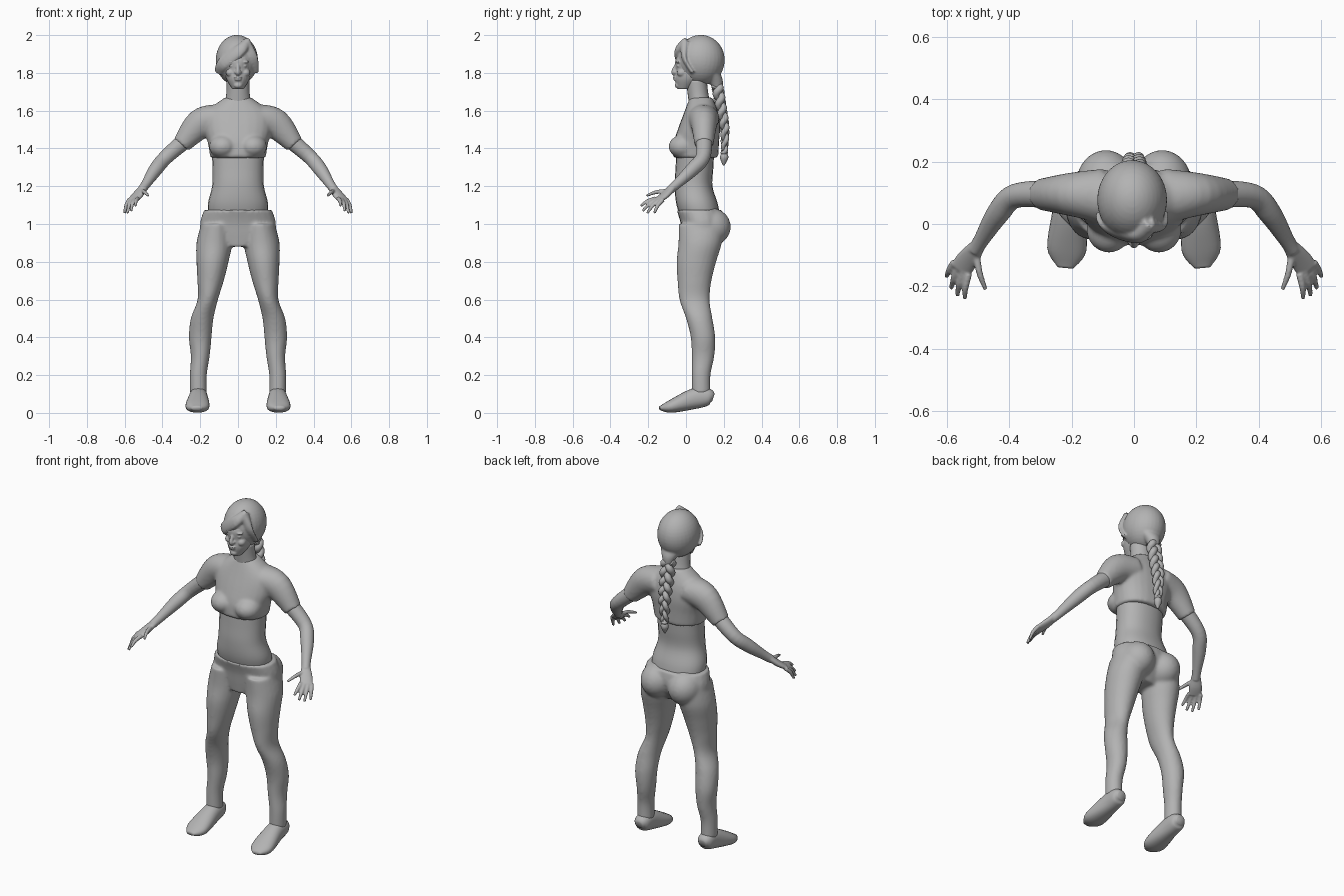
import bpy, bmesh, math
from mathutils import Vector, Matrix

cube = bpy.data.objects.get("Cube")
if cube:
    bpy.data.objects.remove(cube, do_unlink=True)

grey = bpy.data.materials.new("plain grey")
grey.use_nodes = True
grey.diffuse_color = (.45, .45, .45, 1)
grey.node_tree.nodes["Principled BSDF"].inputs["Base Color"].default_value = grey.diffuse_color


def smooth_rows(rows, steps=5):
    """Catmull-Rom interpolation through rows of numbers."""
    rows = [Vector(row) for row in rows]
    padded = [rows[0]] + rows + [rows[-1]]
    result = []
    for before, start, end, after in zip(padded, padded[1:], padded[2:], padded[3:]):
        leave, arrive = (end - before) / 2, (after - start) / 2
        for i in range(steps):
            t = i / steps
            ease = t * t * (3 - 2 * t)
            result.append(start.lerp(end, ease) + leave * (t * (1 - t) ** 2)
                          - arrive * (t * t * (1 - t)))
    return result + [rows[-1]]


def tube(bm, rows, flat=False, up=(0, 0, 1), sides=24, power=1):
    """Skin rings of x, y, z, radius and second radius; flat keeps every ring horizontal."""
    rows = smooth_rows([row if len(row) == 5 else (*row, row[-1]) for row in rows])
    rings = []
    for i, row in enumerate(rows):
        centre = Vector(row[:3])
        across, depth = Vector((1, 0, 0)), Vector((0, 1, 0))
        if not flat:
            before, after = rows[max(i - 1, 0)], rows[min(i + 1, len(rows) - 1)]
            along = Vector(after[:3]) - Vector(before[:3])
            across = along.cross(Vector(up)).normalized()
            depth = across.cross(along).normalized()
        ring = []
        for k in range(sides):
            angle = math.tau * k / sides
            c, s = math.cos(angle), math.sin(angle)
            c = math.copysign(abs(c) ** power, c)
            s = math.copysign(abs(s) ** power, s)
            ring.append(bm.verts.new(centre + across * c * row[3] + depth * s * row[4]))
        rings.append(ring)
    for low, high in zip(rings, rings[1:]):
        for k in range(sides):
            following = (k + 1) % sides
            bm.faces.new((low[k], low[following], high[following], high[k]))
    bm.faces.new(rings[0][::-1])
    bm.faces.new(rings[-1])


def column(bm, bottom, step, y, width, depth, x=None, power=1):
    """Stack evenly spaced horizontal ovals from the bottom upward."""
    x = x or [0] * len(y)
    heights = [bottom + step * i for i in range(len(y))]
    tube(bm, list(zip(x, y, heights, width, depth)), flat=True, power=power)


def blob(bm, centre, radii, tilt=0):
    matrix = Matrix.Translation(centre) @ Matrix.Rotation(tilt, 4, "X") @ Matrix.Diagonal((*radii, 1))
    bmesh.ops.create_uvsphere(bm, u_segments=32, v_segments=20, radius=1, matrix=matrix)


def both_sides(bm):
    """Copy everything made so far to the other side of the body."""
    twin = bmesh.ops.duplicate(bm, geom=bm.verts[:] + bm.edges[:] + bm.faces[:])["geom"]
    verts = [item for item in twin if isinstance(item, bmesh.types.BMVert)]
    bmesh.ops.scale(bm, vec=(-1, 1, 1), verts=verts)


def finish(name, bm, voxel=0, relax=4):
    """Make an object; a voxel size fuses its overlapping forms into one skin."""
    bmesh.ops.recalc_face_normals(bm, faces=bm.faces)
    for face in bm.faces:
        face.smooth = True
    mesh = bpy.data.meshes.new(name)
    bm.to_mesh(mesh)
    bm.free()
    mesh.materials.append(grey)
    obj = bpy.data.objects.new(name, mesh)
    bpy.context.collection.objects.link(obj)
    if voxel:
        fuse = obj.modifiers.new("Fuse", "REMESH")
        fuse.mode = "VOXEL"
        fuse.voxel_size = voxel
        fuse.use_smooth_shade = True
        soft = obj.modifiers.new("Relax", "SMOOTH")
        soft.factor, soft.iterations = .5, relax


# Midriff and neck
bm = bmesh.new()
column(bm, 1, .1, y=(.085, .06, .04, .045, .05), width=(.15, .16, .137, .135, .14),
       depth=(.1, .11, .1, .1, .1), power=.9)
finish("midriff", bm)
bm = bmesh.new()
column(bm, 1.6, .08, y=(.08, .065, .055), width=(.08, .063, .06), depth=(.06, .055, .055))
finish("neck", bm)

# Cropped shirt: bust, sleeves and chest
bm = bmesh.new()
blob(bm, (.08, -.015, 1.41), (.073, .077, .062))
tube(bm, [(.1, .09, 1.56, .088, .075), (.2, .095, 1.53, .07, .08), (.3, .095, 1.42, .05)])
both_sides(bm)
column(bm, 1.35, .08, y=(.05, .055, .07, .08, .08), width=(.147, .16, .18, .17, .07),
       depth=(.12, .12, .11, .09, .06), power=.9)
finish("shirt", bm, .009, relax=6)

# Trousers: seat, legs and hips
bm = bmesh.new()
blob(bm, (.09, .13, .985), (.095, .107, .1))
column(bm, .1, .1, x=(.21, .21, .2, .2, .19, .16, .145, .135, .125, .115),
       y=(.08, .08, .09, .09, .07, .045, .045, .055, .075, .08),
       width=(.045, .045, .05, .06, .06, .054, .07, .085, .095, .08),
       depth=(.05, .05, .06, .065, .07, .08, .09, .105, .115, .12))
both_sides(bm)
column(bm, .88, .065, y=(.06, .08, .085, .07), width=(.1, .19, .2, .18),
       depth=(.07, .1, .115, .12), power=.9)
finish("trousers", bm, .009, relax=6)

# Shoes
bm = bmesh.new()
tube(bm, [(.21, .145, .08, .025, .02), (.21, .12, .085, .044, .045), (.21, .05, .077, .05, .055),
          (.215, -.08, .034, .063, .034), (.22, -.14, .025, .025, .01)], power=.9)
both_sides(bm)
finish("shoes", bm)

# Arms and palms
bm = bmesh.new()
tube(bm, [(.26, .095, 1.46, .046), (.38, .09, 1.355, .039), (.435, .035, 1.29, .037),
          (.485, -.045, 1.215, .026), (.51, -.085, 1.18, .023)])
tube(bm, [(.5, -.07, 1.195, .024, .018), (.53, -.11, 1.155, .035, .018),
          (.556, -.146, 1.127, .036, .013)])


def finger(knuckle, tip):
    bend = knuckle.lerp(tip, .5) + Vector((.004, -.004, .006))
    tube(bm, [(*knuckle, .012), (*bend, .0105), (*tip, .007)], sides=12)


# Fingers fan from the index to the little one, longest in the middle
index_knuckle, little_knuckle = Vector((.53, -.16, 1.135)), Vector((.576, -.122, 1.128))
index_tip, little_tip = Vector((.542, -.24, 1.095)), Vector((.6, -.168, 1.057))
for i in range(4):
    reach = Vector((.005, -.016, -.015)) * math.sin(math.pi * i / 3)
    finger(index_knuckle.lerp(little_knuckle, i / 3), index_tip.lerp(little_tip, i / 3) + reach)
finger(Vector((.505, -.1, 1.175)), Vector((.475, -.21, 1.15)))
both_sides(bm)
finish("arms_and_hands", bm, .005, relax=3)

# Face: nostrils, cheeks, eyes and brows on both sides
bm = bmesh.new()
blob(bm, (.011, -.057, 1.803), (.009, .011, .008))
blob(bm, (.04, -.022, 1.8), (.024, .026, .022))
blob(bm, (.033, -.038, 1.837), (.014, .011, .008))
blob(bm, (.034, -.039, 1.858), (.024, .014, .008))
both_sides(bm)

# Lips, chin, nose and skull on the centre line
blob(bm, (0, -.059, 1.776), (.022, .011, .006))
blob(bm, (0, -.057, 1.765), (.019, .011, .007))
blob(bm, (0, -.042, 1.734), (.023, .017, .016))
tube(bm, [(0, -.047, 1.852, .008), (0, -.066, 1.806, .012), (0, -.055, 1.796, .013)], up=(1, 0, 0))
column(bm, 1.715, .05, y=(-.01, .015, .03, .037, .055), width=(.03, .06, .071, .077, .079),
       depth=(.035, .073, .084, .094, .09))
finish("head", bm, .004, relax=3)

# Hair cap, side-swept fringe and gathered nape
bm = bmesh.new()
blob(bm, (-.006, .077, 1.867), (.112, .128, .134), tilt=-.1)
tube(bm, [(.05, .01, 1.965, .02, .03), (.01, -.042, 1.92, .032, .017),
          (-.08, -.018, 1.85, .035, .014), (-.104, .03, 1.8, .024, .01)], up=(0, -1, .5))
tube(bm, [(.045, 0, 1.965, .02, .03), (.08, -.01, 1.88, .025, .013),
          (.09, .035, 1.8, .022, .01)], up=(0, -1, .5))
column(bm, 1.715, .045, y=(.168, .155, .13), width=(.025, .045, .07), depth=(.025, .04, .05))
finish("hair", bm, .006)

# Three-strand braid
bm = bmesh.new()
spine = smooth_rows([(0, .165, 1.735), (0, .185, 1.62), (0, .205, 1.5), (0, .203, 1.375)], steps=10)
for strand in range(3):
    rows = []
    for i, point in enumerate(spine):
        t = i / (len(spine) - 1)
        size = 1 - t * t / 2
        phase = math.tau * (2.3 * t + strand / 3)
        weave = Vector((.025 * math.sin(phase), .013 * math.sin(2 * phase), 0))
        rows.append((*(point + weave * size), .02 * size))
    tube(bm, rows, up=(0, 1, 0), sides=12)
finish("braid", bm)

# Braid tie and loose tuft
bm = bmesh.new()
blob(bm, (0, .203, 1.378), (.02, .02, .012))
tube(bm, [(0, .203, 1.38, .013), (0, .202, 1.35, .022), (0, .2, 1.31, .004)], flat=True, sides=12)
finish("braid_tuft", bm)
